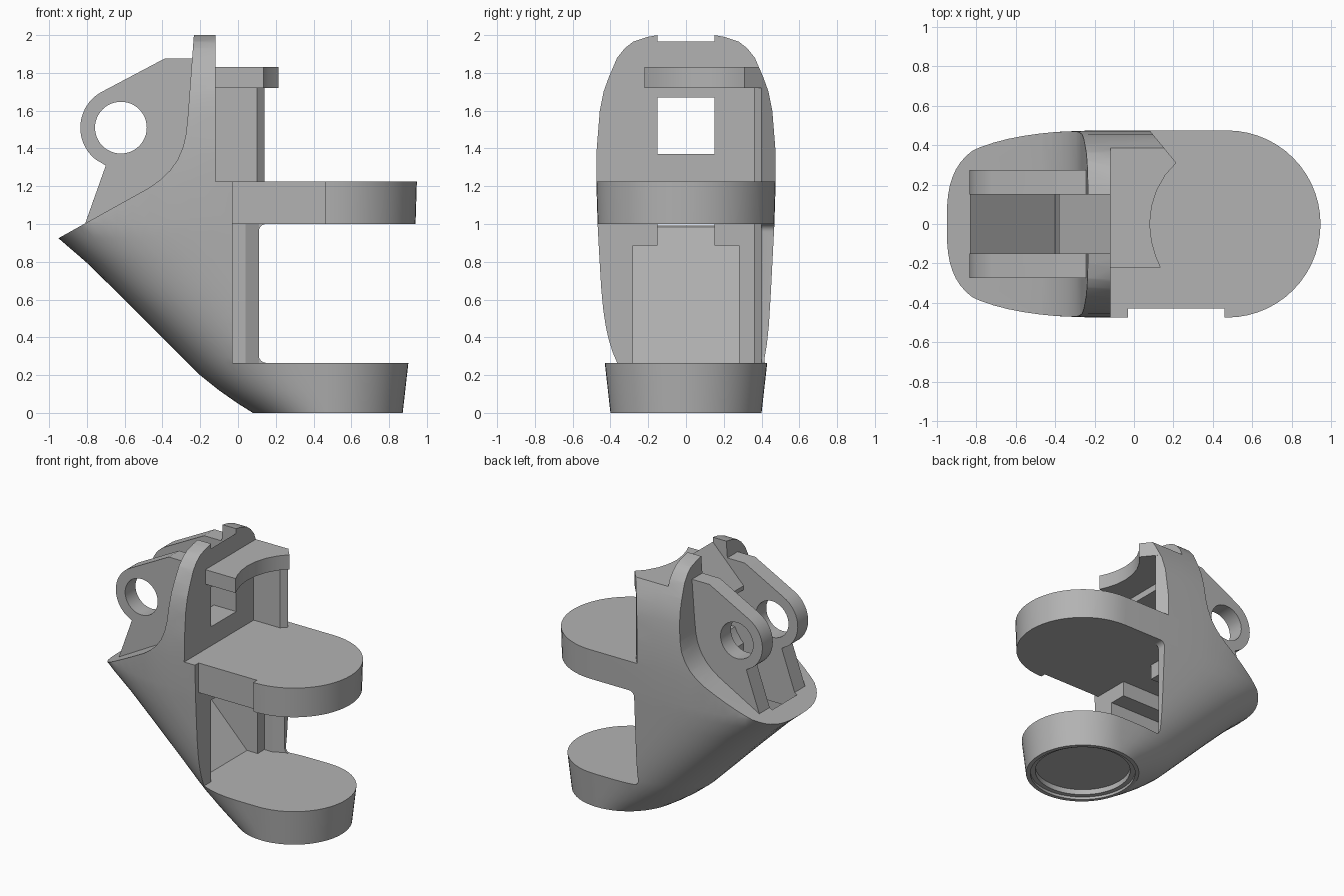
import bpy, bmesh, math

if "Cube" in bpy.data.objects:
    bpy.data.objects.remove(bpy.data.objects["Cube"])

grey = bpy.data.materials.new("plain_grey")
grey.use_nodes = True
grey.diffuse_color = (0.45, 0.45, 0.45, 1)
grey.node_tree.nodes["Principled BSDF"].inputs["Base Color"].default_value = (0.45, 0.45, 0.45, 1)


def interp(table, z):
    for (z0, v0), (z1, v1) in zip(table, table[1:]):
        if z <= z1:
            return v0 + (v1 - v0) * (z - z0) / (z1 - z0)
    return table[-1][1]


def loft(name, rings):
    """Closed solid through rings of equal point count."""
    bm = bmesh.new()
    loops = [[bm.verts.new(p) for p in ring] for ring in rings]
    n = len(loops[0])
    for a, b in zip(loops, loops[1:]):
        for i in range(n):
            j = (i + 1) % n
            bm.faces.new((a[i], a[j], b[j], b[i]))
    bm.faces.new(loops[0][::-1])
    bm.faces.new(loops[-1])
    sides = [f for f in bm.faces if len(f.verts) == 4]
    if len(rings) > 2:
        bmesh.ops.triangulate(bm, faces=sides)
    bmesh.ops.recalc_face_normals(bm, faces=bm.faces)
    me = bpy.data.meshes.new(name)
    bm.to_mesh(me)
    bm.free()
    me.materials.append(grey)
    ob = bpy.data.objects.new(name, me)
    bpy.context.scene.collection.objects.link(ob)
    return ob


def plan(name, pts, z0, z1):
    return loft(name, [[(x, y, z) for x, y in pts] for z in (z0, z1)])


def side(name, pts, y0, y1):
    return loft(name, [[(x, y, z) for x, z in pts] for y in (y0, y1)])


def arc(cx, cy, r, a0, a1, n):
    return [(cx + r * math.cos(math.radians(a0 + (a1 - a0) * i / n)),
             cy + r * math.sin(math.radians(a0 + (a1 - a0) * i / n))) for i in range(n + 1)]


def circle(cx, cy, r, n=48):
    return arc(cx, cy, r, 0, 360, n)[:-1]


def box(name, x0, x1, y0, y1, z0, z1):
    return plan(name, [(x0, y0), (x1, y0), (x1, y1), (x0, y1)], z0, z1)


def combine(tool, operation):
    mod = body.modifiers.new(operation, "BOOLEAN")
    mod.operation, mod.solver, mod.object = operation, "EXACT", tool
    bpy.context.view_layer.objects.active = body
    bpy.ops.object.modifier_apply(modifier=mod.name)
    bpy.data.objects.remove(tool)


def cut(tool):
    combine(tool, "DIFFERENCE")


# Body blank: rounded sections that lean back as they rise
HULL = [(0, .08), (.05, 0), (.12, -.1), (.2, -.2), (.3, -.3), (.4, -.4), (.6, -.6),
        (.8, -.805), (.925, -.95), (1.0, -1.04)]
WIDTH = [(0, .40), (.265, .43), (1.0, .468), (1.225, .475), (1.4, .473), (1.6, .457),
         (1.7, .437), (1.78, .408), (1.88, .365), (1.93, .325), (1.965, .28), (1.99, .205), (2.0, .15)]
END = .472
levels = sorted({z for z, _ in HULL + WIDTH} | {.5, .7, 1.5})
rings = []
for z in levels:
    w, left, t = interp(WIDTH, z), interp(HULL, z), min(z / .925, 1)
    c = END - .522 * t
    power = 2 / (2 + .9 * t)
    ring = [(x, y, z) for x, y in arc(END, 0, w, -90, 90, 28)]
    for i in range(33):
        a = math.pi * (.5 + i / 32)
        ca, sa = abs(math.cos(a)), math.sin(a)
        ring.append((c - 1e-3 - (c - left) * ca ** power,
                     math.copysign(w * abs(sa) ** power, sa), z))
    rings.append(ring)
body = loft("bracket_body", rings)

# Sloping rear shoulder behind the upright lip
cut(side("rear_cut", [(-1.3, .728), (-.95, .925), (-.47, 1.192), (-.41, 1.235), (-.36, 1.283),
                      (-.32, 1.34), (-.29, 1.41), (-.275, 1.48), (-.265, 1.58),
                      (-.232, 2.02), (-.232, 2.3), (-1.3, 2.3)], -1, 1))

# Pivot lugs and the bridge between them
lug = [(-.3, 1.0), (-.2, 1.2), (-.2, 1.875), (-.39, 1.875)] + arc(-.62, 1.51, .215, 118, 232, 20) \
    + [(-.70, 1.31), (-.81, 1.0)]
for s in (-1, 1):
    combine(side("lug", lug, *sorted((s * .15, s * .275))), "UNION")
combine(side("bridge", [(-.38, 1.67), (-.15, 1.67), (-.15, 1.94), (-.38, 1.705)], -.16, .16), "UNION")
cut(side("pivot_hole", circle(-.62, 1.51, .137), -1, 1))
cut(side("top_notch", [(-.12, 1.965), (0, 1.965), (0, 2.2), (-.5, 2.2), (-.38, 1.7)], -.15, .15))

# Space above the upper plate, leaving the side wall and hooked cap
far = [(.08, .475), (.08, 1), (1.2, 1), (1.2, -1)]
cut(plan("upper_space", [(-.12, -1), (-.12, .36), (.10, .36), (.14, .40)] + far, 1.225, 1.72))
cut(plan("cap_space", [(-.12, -1), (-.12, -.22), (.135, -.22), (.11, -.16), (.09, -.09), (.08, 0),
                       (.09, .09), (.115, .17), (.16, .25), (.215, .31)] + far, 1.72, 1.83))
cut(box("space_over_cap", -.12, 1.2, -1, 1, 1.83, 2.2))
cut(box("window", -.5, 0, -.15, .15, 1.37, 1.67))

# Gap between the plates, with a filleted side wall
cut(plan("fork_gap", [(-.03, -1), (-.03, .36), (.04, .36), (.11, .40), (1.2, .40), (1.2, -1)], .265, 1.0))
cut(side("wall_gap", arc(.15, .305, .04, 270, 180, 6) + arc(.15, .96, .04, 180, 90, 6)
         + [(1.2, 1.0), (1.2, .265)], .39, 1))
cut(box("plate_notch", -.03, .46, -1, -.43, 1.0, 1.225))

# Inner cavity and the channel that opens out between the lugs
cut(side("cavity", [(0, .265), (-.12, .265), (-.725, .885), (0, .885)], -.28, .28))
cut(side("channel", [(0, 1.0), (0, .7), (-.4, .55), (-.83, .985), (-.83, 1.3), (-.38, 1.4), (-.38, 1.0)],
         -.15, .15))

# Stepped recess underneath
cut(plan("recess_step", circle(END, 0, .37), -.1, .02))
cut(plan("recess", circle(END, 0, .335), -.1, .06))

bpy.ops.object.select_all(action="DESELECT")
body.select_set(True)
bpy.context.view_layer.objects.active = body
bpy.ops.object.shade_smooth_by_angle(angle=math.radians(25))
